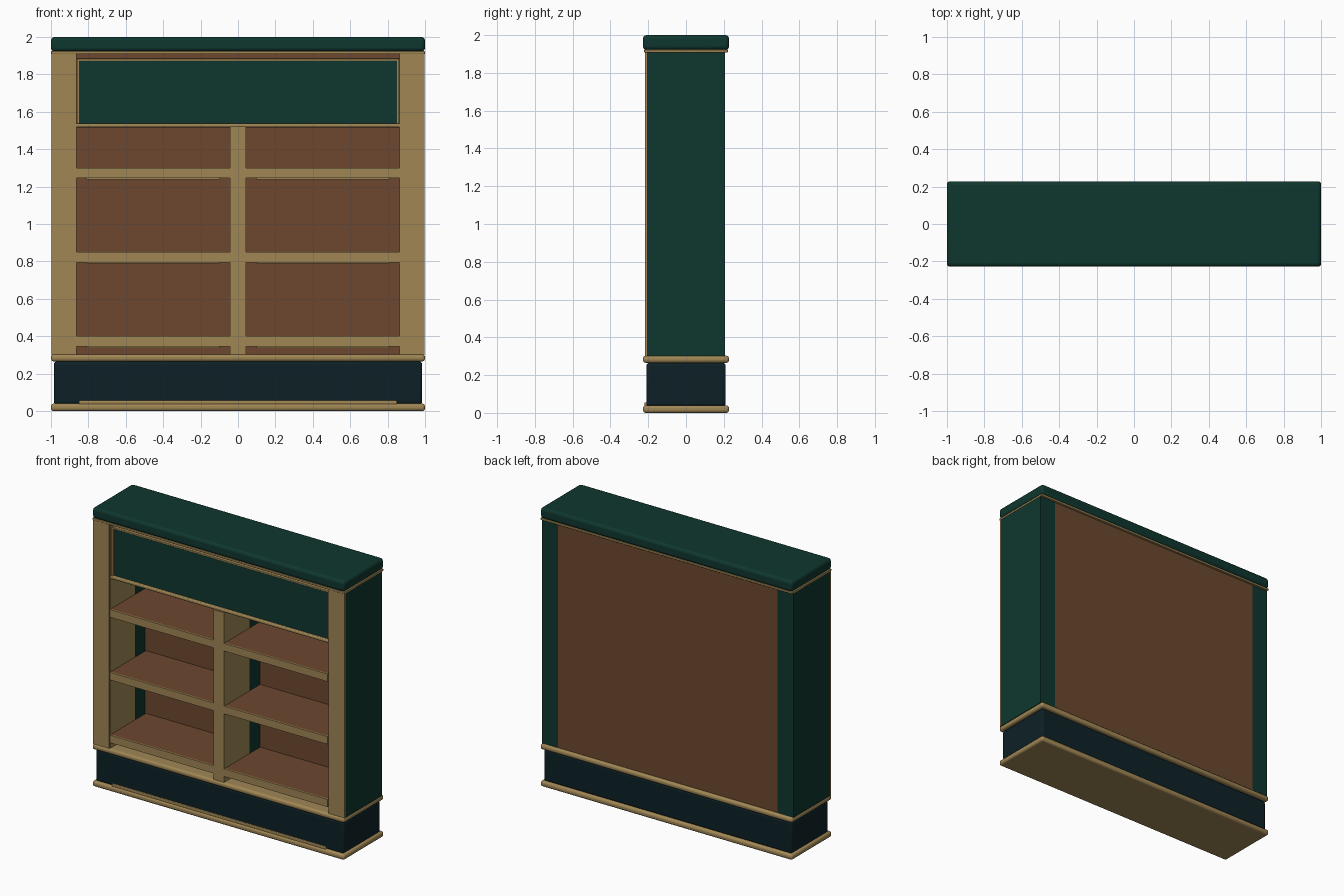
import bpy

cube = bpy.data.objects.get("Cube")
if cube:
    bpy.data.objects.remove(cube, do_unlink=True)


def material(name, rgb):
    m = bpy.data.materials.new(name)
    m.use_nodes = True
    m.diffuse_color = (*rgb, 1)
    m.node_tree.nodes["Principled BSDF"].inputs["Base Color"].default_value = (*rgb, 1)
    return m


green = material("dark green paint", (0.0046, 0.038, 0.028))
navy = material("dark navy paint", (0.004, 0.0145, 0.019))
tan = material("tan trim", (0.35, 0.24, 0.09))
brown = material("brown wood", (0.15, 0.064, 0.028))


def box(name, mat, x, y, z, bevel=0.0):
    """Box from (min, max) ranges, with optional rounded edges."""
    lo, hi = zip(x, y, z)
    bpy.ops.mesh.primitive_cube_add(size=1, location=[(a + b) / 2 for a, b in zip(lo, hi)])
    ob = bpy.context.object
    ob.name = name
    ob.scale = [b - a for a, b in zip(lo, hi)]
    bpy.ops.object.transform_apply(location=False, rotation=False, scale=True)
    ob.data.materials.append(mat)
    if bevel:
        mod = ob.modifiers.new("rounded edges", "BEVEL")
        mod.width = bevel
        mod.segments = 3
        bpy.ops.object.shade_smooth_by_angle()
    return ob


def sided(x, side):
    return sorted(side * v for v in x)


FRONT, FACE, BACK = -0.218, -0.207, 0.207
LINING, PANEL = 0.07, 0.19
INNER, DIV = 0.87, 0.043
full = (-1, 1)
opening = (-INNER, INNER)
deep = (-0.228, 0.228)

# Plinth with its mouldings
box("base_moulding", tan, full, deep, (0, 0.04), 0.015)
box("plinth", navy, (-0.985, 0.985), (-0.21, 0.21), (0.035, 0.265), 0.016)
box("plinth_front_strip", tan, (-0.85, 0.85), (-0.22, -0.2), (0.035, 0.056), 0.005)
box("waist_moulding", tan, full, deep, (0.265, 0.303), 0.015)

# Top slab and thin moulding
box("top_moulding", tan, full, (-0.222, 0.222), (1.908, 1.924), 0.004)
box("top_slab", green, full, deep, (1.922, 2), 0.02)

# Side columns
for label, s in (("left", 1), ("right", -1)):
    box(f"{label}_column", green, sided((INNER, 0.998), s), (FACE, BACK), (0.3, 1.912))
    box(f"{label}_column_front", tan, sided((INNER, 0.998), s), (FRONT, FACE), (0.3, 1.912))
    box(f"{label}_column_lining", tan, sided((0.864, INNER), s), (-0.21, LINING), (0.3, 1.912))

# Back panel and centre divider
box("back_panel", brown, opening, (PANEL, BACK - 0.001), (0.3, 1.912))
box("divider", tan, (-DIV, DIV), (FRONT, LINING), (0.3, 1.52))
box("divider_rear", green, (-DIV, DIV), (LINING, PANEL), (0.3, 1.52))

# Shelves with tan front edges and a slim strip below each
for label, s in (("left", 1), ("right", -1)):
    for i, top in enumerate((0.4, 0.85, 1.3)):
        span = sided((DIV, INNER - 0.006), s)
        box(f"{label}_shelf_{i + 1}", brown, span, (FACE, PANEL), (top - 0.053, top))
        box(f"{label}_shelf_edge_{i + 1}", tan, span, (FRONT, FACE), (top - 0.055, top))
        box(f"{label}_shelf_strip_{i + 1}", tan, sided((0.1, 0.81), s),
            (-0.2, -0.185), (top - 0.062, top - 0.052))

# Header: backing board, green panel and thin frame
box("header_board", brown, opening, (-0.17, PANEL), (1.52, 1.91))
box("header_panel", green, (-0.85, 0.85), (-0.188, -0.165), (1.535, 1.872))
box("header_bottom_rail", tan, opening, (-0.21, -0.165), (1.517, 1.537), 0.006)
box("header_top_rail", tan, (-0.862, 0.862), (-0.195, -0.165), (1.871, 1.884), 0.004)
for label, s in (("left", 1), ("right", -1)):
    box(f"header_{label}_stile", tan, sided((0.85, 0.862), s), (-0.195, -0.165), (1.53, 1.88))
